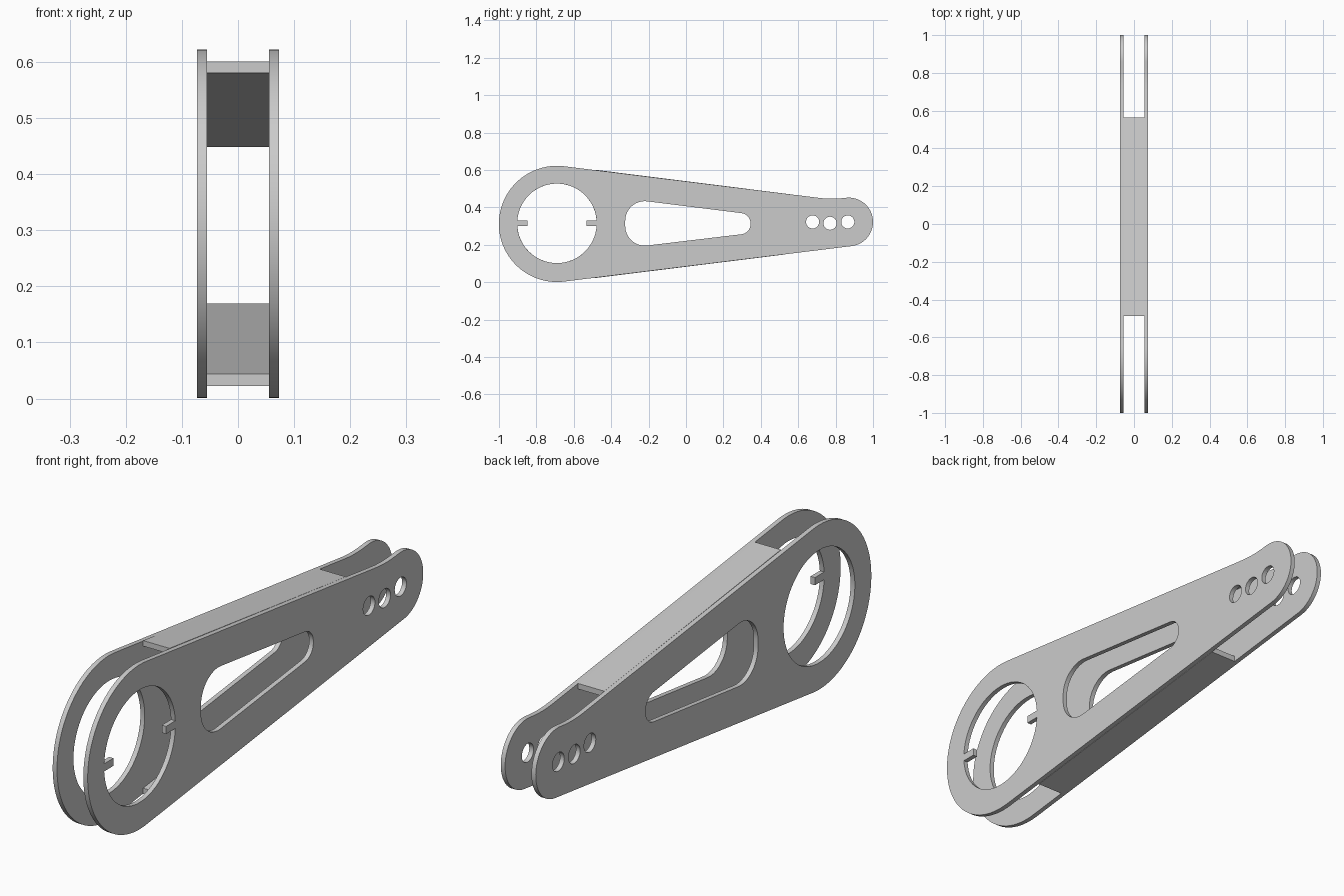
import bpy, bmesh
from math import sin, cos, pi, radians, asin
from mathutils import Vector

if "Cube" in bpy.data.objects:
    bpy.data.objects.remove(bpy.data.objects["Cube"])

GAP, THICK = 0.055, 0.018          # half gap between plates, plate thickness
HUB, HUB_R = (-0.69, 0.3115), 0.3105
TIP, TIP_R = (0.87, 0.322), 0.13


def arc(c, r, a0, a1, n):
    return [(c[0] + r * cos(radians(a0 + (a1 - a0) * i / n)),
             c[1] + r * sin(radians(a0 + (a1 - a0) * i / n))) for i in range(n + 1)]


def circle(c, r, n=48):
    return arc(c, r, 0, 360, n)[:-1]


def rounded(corners, n=12):
    """Closed polygon of (y, z, radius) corners with filleted convex corners."""
    pts = []
    for i, (y, z, r) in enumerate(corners):
        p = Vector((y, z))
        a = (Vector(corners[i - 1][:2]) - p).normalized()
        b = (Vector(corners[(i + 1) % len(corners)][:2]) - p).normalized()
        half = a.angle(b) / 2
        c = p + (a + b).normalized() * (r / sin(half))
        start, end = -b, -a
        start = p + a * (r * cos(half) / sin(half)) - c
        end = p + b * (r * cos(half) / sin(half)) - c
        sweep = start.angle(end)
        for k in range(n + 1):
            t = k / n
            v = (start * sin((1 - t) * sweep) + end * sin(t * sweep)) / sin(sweep)
            pts.append(tuple(c + v))
    return pts


def extrude_profile(name, loops, x, half):
    """Fill loops drawn in the YZ plane (inner loops are holes) and extrude along X."""
    cu = bpy.data.curves.new(name, 'CURVE')
    cu.dimensions, cu.fill_mode, cu.extrude = '2D', 'BOTH', half
    for pts in loops:
        s = cu.splines.new('POLY')
        s.points.add(len(pts) - 1)
        for sp, (y, z) in zip(s.points, pts):
            sp.co = (y, z, 0, 1)
        s.use_cyclic_u = True
    ob = bpy.data.objects.new(name, cu)
    bpy.context.collection.objects.link(ob)
    ob.rotation_euler = (pi / 2, 0, pi / 2)
    ob.location.x = x
    bpy.ops.object.select_all(action='DESELECT')
    ob.select_set(True)
    bpy.context.view_layer.objects.active = ob
    bpy.ops.object.convert(target='MESH')
    ob = bpy.context.object
    bm = bmesh.new()
    bm.from_mesh(ob.data)
    bmesh.ops.remove_doubles(bm, verts=bm.verts, dist=1e-5)
    bmesh.ops.recalc_face_normals(bm, faces=bm.faces)
    bm.to_mesh(ob.data)
    bm.free()
    bpy.ops.object.shade_smooth_by_angle(angle=radians(30))
    return ob


# Arm outline: hub arc, tip arc, shallow dip on the top edge
outline = (arc(HUB, HUB_R, 83, 277, 56) + arc(TIP, TIP_R, -83, 95, 36)
           + [(0.83, 0.4485), (0.80, 0.4465), (0.77, 0.446), (0.735, 0.448), (0.70, 0.452)])

# Tapered window and adjustment holes
window = rounded([(-0.325, 0.447, 0.105), (-0.325, 0.182, 0.105),
                  (0.345, 0.262, 0.055), (0.345, 0.363, 0.055)])
pin_holes = [circle(c, 0.035, 32) for c in ((0.677, 0.322), (0.77, 0.315), (0.865, 0.322))]

# Hub opening: plain on one side, with two locating tabs on the other
BORE, BORE_R, TAB_H, TAB_Y = (-0.69, 0.3145), 0.2125, 0.0145, 0.157
a = asin(TAB_H / BORE_R) * 180 / pi
tabbed = []
for side, start in ((1, 0), (-1, 180)):
    tabbed += arc(BORE, BORE_R, start + a, start + 180 - a, 32)
    tabbed += [(BORE[0] - side * TAB_Y, BORE[1] + side * TAB_H),
               (BORE[0] - side * TAB_Y, BORE[1] - side * TAB_H)]

# Side plates
x = GAP + THICK / 2
common = [outline, window] + pin_holes
extrude_profile("side_plate_tabbed", common + [tabbed], x, THICK / 2)
extrude_profile("side_plate_plain", common + [circle(BORE, BORE_R, 64)], -x, THICK / 2)

# Spacer webs joining the plates along the top and bottom edges
extrude_profile("top_web", [[(-0.487, 0.601), (-0.487, 0.580),
                             (0.565, 0.448), (0.565, 0.469)]], 0, GAP)
extrude_profile("bottom_web", [[(-0.487, 0.022), (0.52, 0.147),
                                (0.52, 0.169), (-0.487, 0.044)]], 0, GAP)
